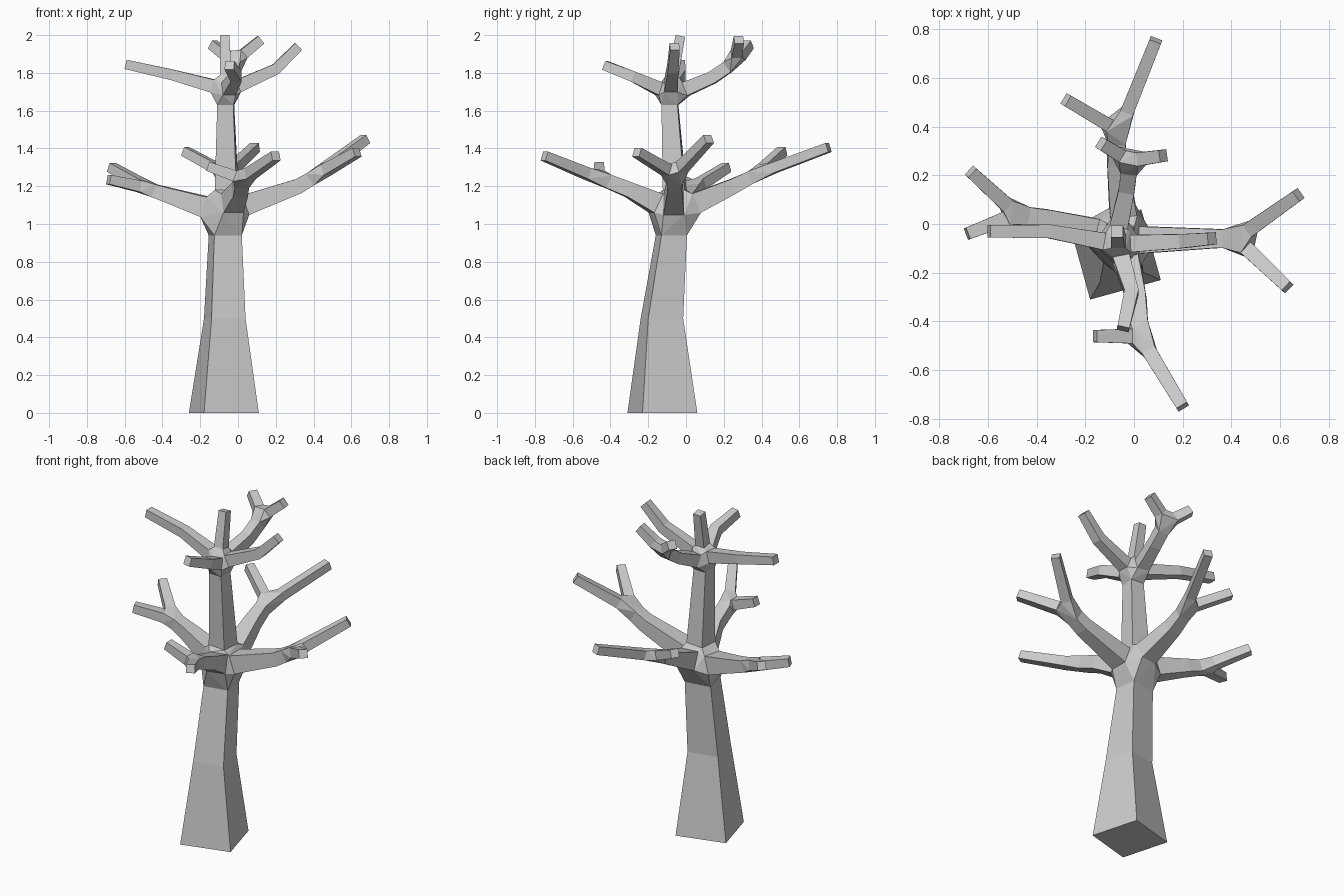
import bpy, bmesh, math
from mathutils import Vector

if "Cube" in bpy.data.objects:
    bpy.data.objects.remove(bpy.data.objects["Cube"])

bm = bmesh.new()


def ring(center, size, direction, turn=0.0):
    """Square cross-section perpendicular to a direction."""
    d = Vector(direction).normalized()
    ref = Vector((0, 1, 0)) if abs(d.z) > 0.9 else Vector((0, 0, 1))
    side = d.cross(ref).normalized()
    up = side.cross(d)
    r = size * math.sqrt(0.5)
    out = []
    for i in range(4):
        a = math.pi / 4 + i * math.pi / 2 + turn
        out.append(bm.verts.new(Vector(center) + r * (math.cos(a) * side + math.sin(a) * up)))
    return out


def bridge(rings):
    for a, b in zip(rings, rings[1:]):
        for i in range(4):
            j = (i + 1) % 4
            bm.faces.new((a[i], a[j], b[j], b[i]))


def limb(points, tip=True):
    """Tapered square tube through (x, y, z, size) points; returns end rings."""
    ps = [Vector(p[:3]) for p in points]
    rings = []
    for i, p in enumerate(ps):
        d = ps[min(i + 1, len(ps) - 1)] - ps[max(i - 1, 0)]
        rings.append(ring(p, points[i][3], d))
    bridge(rings)
    if tip:
        bm.faces.new(rings[-1])
    return rings[0], rings[-1]


def joint(rings):
    """Hull joining several limb ends, left open where the limbs attach."""
    sets = [set(r) for r in rings]
    res = bmesh.ops.convex_hull(bm, input=[v for r in rings for v in r])
    caps = {f for f in res['geom'] if isinstance(f, bmesh.types.BMFace)
            and any(set(f.verts) <= s for s in sets)}
    bmesh.ops.delete(bm, geom=list(caps), context='FACES_ONLY')


def forked(stem, fork, tips, size, start=0.22):
    """Stem that splits into straight twigs; returns its root ring."""
    root, end = limb(stem, tip=False)
    ends = [end]
    f = Vector(fork)
    for t in tips:
        p = f.lerp(Vector(t), start)
        ends.append(limb([(*p, size), (*t, 0.05)])[0])
    joint(ends)
    return root


# trunk: a leaning square column with a wide foot
trunk = []
for corners, z in (
    (((-.18, -.31), (.11, -.23), (.03, .06), (-.26, -.02)), 0),
    (((-.14, -.24), (.04, -.20), (0, -.015), (-.18, -.055)), .5),
    (((-.125, -.16), (.02, -.13), (.005, .005), (-.155, -.02)), .94),
):
    trunk.append([bm.verts.new((x, y, z)) for x, y in corners])
bridge(trunk)
bm.faces.new(trunk[0])

# upper trunk
mid_low = ring((-.06, -.06, 1.18), .115, (0, 0, 1), .1)
mid_high = ring((-.065, -.085, 1.63), .085, (0, 0, 1), .06)
bridge([mid_low, mid_high])

# lower boughs, each splitting in two
right_bough = forked([(.04, -.065, 1.10, .11), (.32, -.06, 1.20, .08), (.38, -.06, 1.235, .075)],
                     (.42, -.06, 1.26), [(.675, .12, 1.45), (.63, -.26, 1.38)], .06)
left_bough = forked([(-.17, -.03, 1.09, .11), (-.36, .02, 1.15, .08), (-.44, .035, 1.175, .07)],
                    (-.48, .04, 1.19), [(-.67, .215, 1.30), (-.685, -.04, 1.235)], .06)
front_bough = forked([(-.03, -.16, 1.11, .11), (.01, -.30, 1.18, .08), (.02, -.41, 1.225, .075)],
                     (.025, -.46, 1.24), [(-.16, -.46, 1.305), (.2, -.75, 1.36)], .06)
back_bough = forked([(-.045, .05, 1.11, .11), (-.07, .25, 1.20, .08), (-.07, .34, 1.245, .07)],
                    (-.06, .38, 1.265), [(-.28, .51, 1.385), (.09, .755, 1.405)], .055)
joint([trunk[-1], mid_low, right_bough, left_bough, front_bough, back_bough])

# upper boughs
right_top = limb([(.0, -.08, 1.73, .07), (.2, -.07, 1.82, .058), (.32, -.06, 1.94, .05)])[0]
left_top = limb([(-.13, -.07, 1.73, .07), (-.35, -.03, 1.79, .056), (-.595, -.03, 1.845, .05)])[0]
front_top = limb([(-.05, -.14, 1.715, .07), (-.01, -.28, 1.78, .058), (-.045, -.43, 1.84, .05)])[0]
centre_top = limb([(-.065, -.07, 1.785, .06), (-.07, -.03, 1.995, .05)])[0]
back_top = forked([(-.06, 0, 1.715, .075), (-.03, .14, 1.775, .065), (-.02, .22, 1.83, .065)],
                  (-.02, .26, 1.86), [(.12, .28, 1.975), (-.135, .33, 1.95)], .055, .35)
joint([mid_high, right_top, left_top, front_top, centre_top, back_top])

bmesh.ops.recalc_face_normals(bm, faces=bm.faces[:])
mesh = bpy.data.meshes.new("bare_tree")
bm.to_mesh(mesh)
bm.free()

# plain grey bark
bark = bpy.data.materials.new("grey_bark")
bark.diffuse_color = (0.6, 0.6, 0.6, 1)
bark.use_nodes = True
bark.node_tree.nodes["Principled BSDF"].inputs["Base Color"].default_value = bark.diffuse_color
mesh.materials.append(bark)
bpy.context.collection.objects.link(bpy.data.objects.new("bare_tree", mesh))
